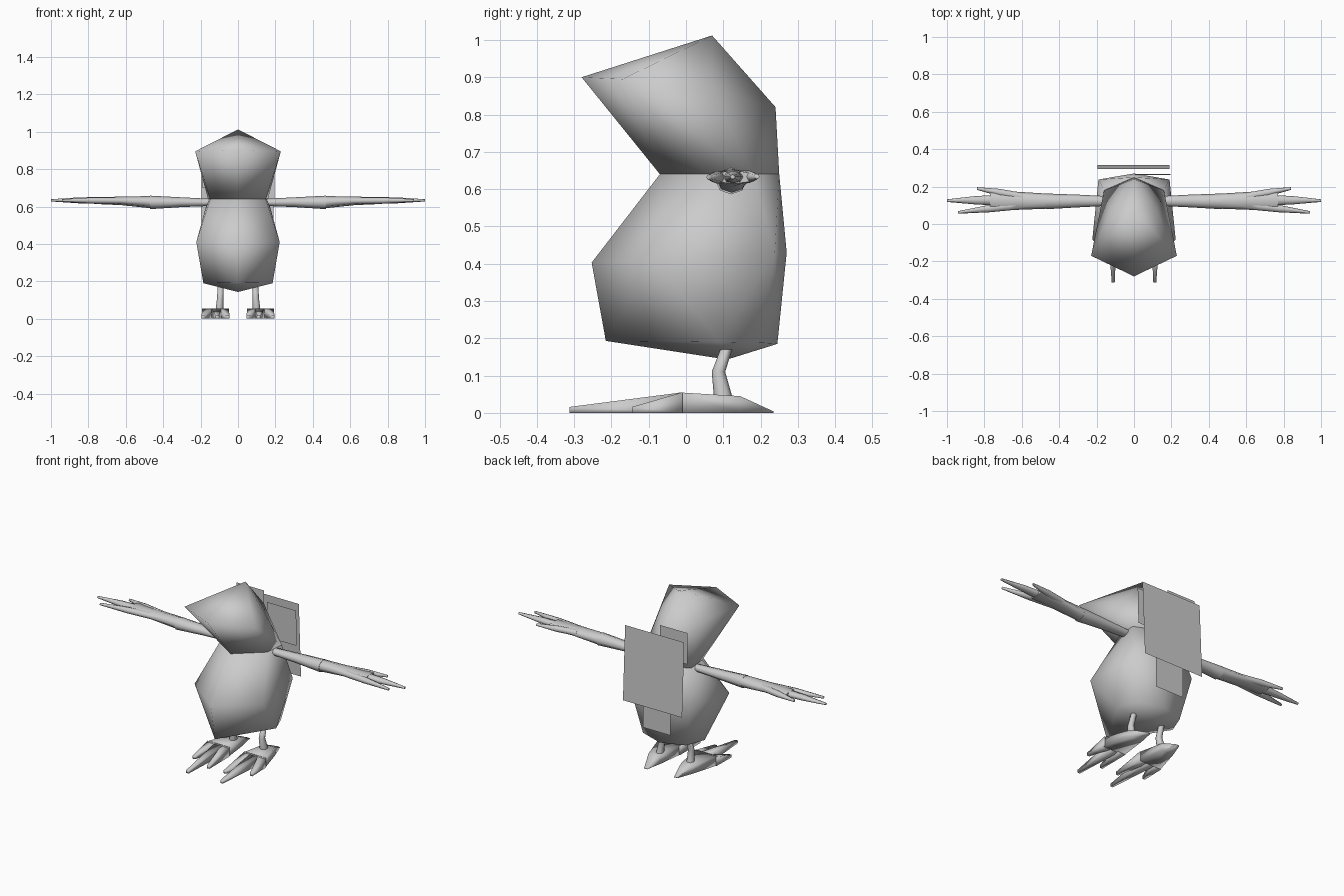
import bpy, bmesh, math
from mathutils import Vector

if "Cube" in bpy.data.objects:
    bpy.data.objects.remove(bpy.data.objects["Cube"])


def loft(name, rings, mirror=False, angle=60, hull=False):
    """Skin a list of point rings, or wrap a convex hull around them."""
    bm = bmesh.new()
    vr = [[bm.verts.new(p) for p in r] for r in rings]
    if hull:
        bmesh.ops.convex_hull(bm, input=bm.verts[:])
    else:
        for a, b in zip(vr, vr[1:]):
            n = len(a)
            for i in range(n):
                j = (i + 1) % n
                bm.faces.new((a[i], a[j], b[j], b[i]))
        bm.faces.new(vr[0])
        bm.faces.new(vr[-1])
    loose = [v for v in bm.verts if not v.link_faces]
    bmesh.ops.delete(bm, geom=loose, context='VERTS')
    bmesh.ops.recalc_face_normals(bm, faces=bm.faces)
    me = bpy.data.meshes.new(name)
    bm.to_mesh(me)
    bm.free()
    ob = bpy.data.objects.new(name, me)
    bpy.context.collection.objects.link(ob)
    bpy.ops.object.select_all(action='DESELECT')
    bpy.context.view_layer.objects.active = ob
    ob.select_set(True)
    bpy.ops.object.shade_smooth_by_angle(angle=math.radians(angle))
    if mirror:
        ob.modifiers.new("mirror", 'MIRROR')
    return ob


def hexring(front, side, rear, back):
    """Six-sided ring, symmetric in x."""
    (fy, fz), (sx, sy, sz), (rx, ry, rz), (by, bz) = front, side, rear, back
    return [(0, fy, fz), (sx, sy, sz), (rx, ry, rz), (0, by, bz),
            (-rx, ry, rz), (-sx, sy, sz)]


def tube(name, stations, sides=8, axis='x', angle=80):
    """Limb from (centre, half width, half height) stations, mirrored in x."""
    rings = []
    for c, w, h in stations:
        ring = []
        for i in range(sides):
            t = 2 * math.pi * (i + 0.5 * (sides == 4)) / sides
            k = math.sqrt(2) if sides == 4 else 1
            u, v = w * k * math.cos(t), h * k * math.sin(t)
            off = {'x': (0, u, v), 'y': (u, 0, v), 'z': (u, v, 0)}[axis]
            ring.append(Vector(c) + Vector(off))
        rings.append(ring)
    return loft(name, rings, True, angle)


neck = hexring((-.07, .64), (.148, .06, .64), (.16, .18, .64), (.25, .64))

# Plump body
loft("body", [
    [(0, .11, .143)],
    hexring((-.215, .193), (.185, .09, .19), (.14, .2, .188), (.245, .185)),
    hexring((-.253, .403), (.223, -.085, .41), (.19, .238, .43), (.27, .43)),
    neck], angle=110, hull=True)

# Head flaring forward to a wide brow
loft("head", [
    neck,
    hexring((-.28, .9), (.229, -.17, .895), (.125, .07, .86), (.24, .82)),
    [(0, .07, 1.012)]], angle=110, hull=True)

# Arms, hands and fingers
tube("arm", [((.12, .123, .622), .025, .018), ((.3, .123, .623), .034, .026),
             ((.47, .121, .622), .042, .036)])
tube("hand", [((.46, .122, .623), .04, .033), ((.62, .124, .63), .048, .023),
              ((.77, .127, .632), .056, .018)])
tube("middle_finger", [((.7, .127, .632), .03, .019), ((.85, .127, .633), .022, .016),
                       ((1.0, .125, .633), .007, .006)])
tube("rear_finger", [((.6, .145, .632), .022, .018), ((.72, .168, .633), .02, .017),
                     ((.84, .19, .634), .007, .007)])
tube("front_finger", [((.58, .105, .63), .024, .018), ((.77, .083, .632), .02, .017),
                      ((.94, .062, .632), .007, .007)])

# Legs with a slight knee bend
tube("leg", [((.093, .108, .17), .016, .016), ((.095, .087, .11), .017, .018),
             ((.1, .1, .04), .021, .025)], axis='z')

# Wedge feet with three toes
tube("foot", [((.098, .235, .002), .01, .002), ((.106, .145, .0225), .036, .0225),
              ((.12, -.02, .0275), .07, .0275)], 4, 'y', 95)
for toe, x0, x1, y1 in (("middle_toe", .116, .111, -.312),
                        ("inner_toe", .074, .054, -.2),
                        ("outer_toe", .165, .187, -.145)):
    tube(toe, [((x0, -.01, .0275), .026, .0275), ((x1, y1, .008), .008, .008)],
         4, 'y', 95)


# Thin panels on the back
def panel(name, x0, x1, z0, z1, y0, y1):
    me = bpy.data.meshes.new(name)
    me.from_pydata([(x0, y0, z0), (x1, y0, z0), (x1, y1, z1), (x0, y1, z1)],
                   [], [(3, 2, 1, 0)])
    bpy.context.collection.objects.link(bpy.data.objects.new(name, me))


panel("back_panel", -.195, .19, .41, .845, .315, .295)
panel("upper_left_panel", -.19, -.01, .70, .885, .258, .258)
panel("upper_right_panel", .005, .195, .61, .82, .268, .262)
panel("lower_panel", -.095, .085, .265, .45, .28, .28)
